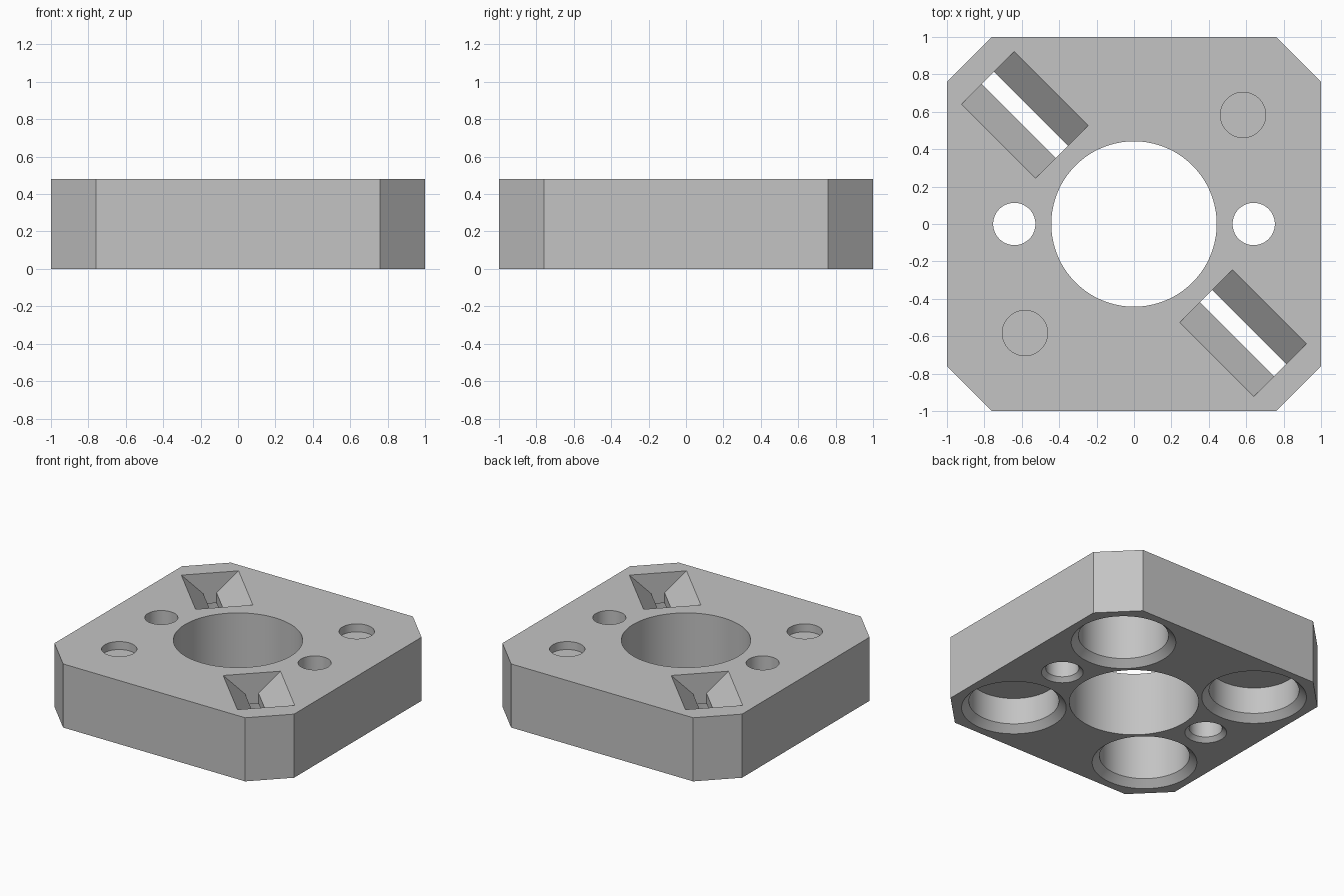
import bpy, bmesh, math
from mathutils import Matrix

cube = bpy.data.objects.get("Cube")
if cube:
    bpy.data.objects.remove(cube, do_unlink=True)

HEIGHT = 0.48
CORNER = 0.76       # where the corner cuts start
BORE = 0.583        # offset of the corner bores on x and y

grey = bpy.data.materials.new("light grey")
grey.use_nodes = True
grey.diffuse_color = (0.55, 0.55, 0.55, 1)
grey.node_tree.nodes["Principled BSDF"].inputs["Base Color"].default_value = (0.55, 0.55, 0.55, 1)


def make_object(name, bm):
    bmesh.ops.recalc_face_normals(bm, faces=bm.faces)
    mesh = bpy.data.meshes.new(name)
    bm.to_mesh(mesh)
    bm.free()
    mesh.materials.append(grey)
    obj = bpy.data.objects.new(name, mesh)
    bpy.context.collection.objects.link(obj)
    return obj


def prism(name, outline, direction, matrix=Matrix()):
    """Extrude a closed outline along a direction."""
    bm = bmesh.new()
    face = bm.faces.new([bm.verts.new(p) for p in outline])
    side = bmesh.ops.extrude_face_region(bm, geom=[face])["geom"]
    verts = [v for v in side if isinstance(v, bmesh.types.BMVert)]
    bmesh.ops.translate(bm, verts=verts, vec=direction)
    bm.transform(matrix)
    return make_object(name, bm)


def round_cutter(name, x, y, profile, sides=96):
    """Stack rings of (radius, z) into a capped solid of revolution."""
    bm = bmesh.new()
    rings = []
    for r, z in profile:
        angles = [2 * math.pi * i / sides for i in range(sides)]
        rings.append([bm.verts.new((x + r * math.cos(a), y + r * math.sin(a), z)) for a in angles])
    for low, high in zip(rings, rings[1:]):
        for i in range(sides):
            j = (i + 1) % sides
            bm.faces.new((low[i], low[j], high[j], high[i]))
    bm.faces.new(rings[0][::-1])
    bm.faces.new(rings[-1])
    return make_object(name, bm)


def countersunk(radius, chamfer, top):
    e = 0.02
    return [(radius + chamfer + e, -e), (radius, chamfer), (radius, top)]


# Square plate with cut corners
outline = []
for k in range(4):
    turn = Matrix.Rotation(k * math.pi / 2, 3, "Z")
    outline += [turn @ Matrix.Translation((1, s * CORNER, 0)).translation for s in (-1, 1)]
plate = prism("mounting_plate", outline, (0, 0, HEIGHT))

# Centre opening and the two small through holes
cutters = [round_cutter("centre_hole_cutter", 0, 0, [(0.442, -0.1), (0.442, 0.6)], 128)]
for s in (-1, 1):
    cutters.append(round_cutter("side_hole_cutter", s * 0.64, 0, countersunk(0.113, 0.03, 0.6), 64))

for s in (-1, 1):
    # Deep bore below a shallow pocket, parted by a thin membrane
    cutters.append(round_cutter("deep_bore_cutter", s * BORE, s * BORE, countersunk(0.308, 0.05, 0.41)))
    cutters.append(round_cutter("pocket_cutter", s * BORE, s * BORE, [(0.121, 0.42), (0.121, 0.6)], 64))

    # Shorter bore opening into a V-shaped trough with a slit
    cutters.append(round_cutter("short_bore_cutter", s * BORE, -s * BORE, countersunk(0.308, 0.05, 0.25)))
    half = [(0.046, 0.2), (0.046, 0.327), (0.199, HEIGHT), (0.199, 0.6)]
    section = [(-0.28, w, z) for w, z in half] + [(-0.28, -w, z) for w, z in reversed(half)]
    place = Matrix.Translation((s * BORE, -s * BORE, 0)) @ Matrix.Rotation(-math.pi / 4, 4, "Z")
    cutters.append(prism("trough_cutter", section, (0.56, 0, 0), place))

# Cut every opening out of the plate
bpy.ops.object.select_all(action="DESELECT")
plate.select_set(True)
bpy.context.view_layer.objects.active = plate
for cutter in cutters:
    cutter.hide_render = True
    mod = plate.modifiers.new("cut", "BOOLEAN")
    mod.operation = "DIFFERENCE"
    mod.solver = "EXACT"
    mod.object = cutter
    bpy.ops.object.modifier_apply(modifier=mod.name)
    bpy.data.objects.remove(cutter, do_unlink=True)

bpy.ops.object.shade_smooth_by_angle(angle=math.radians(30))
